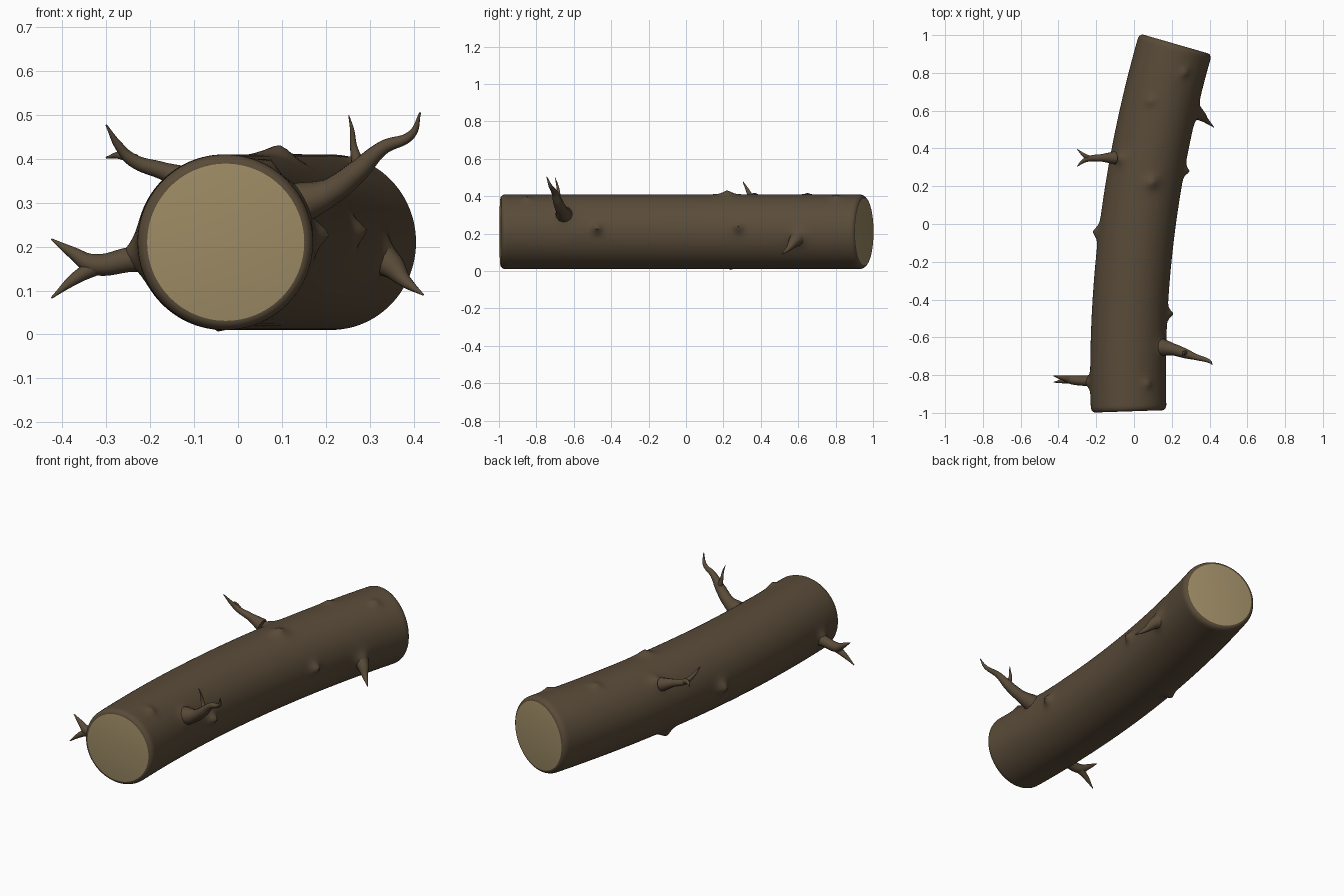
import bpy, bmesh, math
from mathutils import Vector

if "Cube" in bpy.data.objects:
    bpy.data.objects.remove(bpy.data.objects["Cube"])


def material(name, colour):
    m = bpy.data.materials.new(name)
    m.use_nodes = True
    m.diffuse_color = colour
    m.node_tree.nodes["Principled BSDF"].inputs["Base Color"].default_value = colour
    return m


bark = material("bark brown", (0.10, 0.07, 0.04, 1))
wood = material("cut wood tan", (0.34, 0.26, 0.13, 1))

RADIUS, CAP, SEGS, RINGS, ROUND = 0.2, 0.179, 96, 160, 0.03


def spine(t):
    return Vector((-0.028 - 0.065 * t + 0.313 * t * t, -0.992 + 1.945 * t, 0.21))


def side_axis(t):
    d = spine(t + 0.01) - spine(t - 0.01)
    return Vector((d.y, -d.x, 0)).normalized()


# Knots: y along the log, degrees around it (0 = left, 90 = up), height, width
KNOTS = [
    (-0.48, 5, 0.035, 0.035), (0.28, 7, 0.03, 0.035), (-0.04, 182, 0.035, 0.045),
    (0.22, 79, 0.026, 0.05), (0.65, 105, 0.015, 0.035), (0.80, 65, 0.015, 0.035),
    (-0.85, 60, 0.015, 0.035), (0.24, 242, 0.03, 0.04),
    # flares where the branches grow out
    (-0.83, 188, 0.035, 0.045), (0.35, 135, 0.025, 0.045),
    (-0.66, 28, 0.025, 0.05), (0.59, -8, 0.035, 0.05),
]


def bark_radius(t, angle):
    from_end = min(t, 1 - t) * 1.95
    r = RADIUS
    if from_end < ROUND:
        r = CAP + (RADIUS - CAP) * math.sqrt(1 - (1 - from_end / ROUND) ** 2)
    y = spine(t).y - 0.2 * math.cos(angle) * 0.29 * t
    for ky, deg, height, width in KNOTS:
        turn = (angle - math.radians(deg) + math.pi) % math.tau - math.pi
        dist = math.hypot(y - ky, turn * RADIUS) / width
        r += height * math.exp(-1.8 * dist ** 1.5)
    return r


# Log trunk: rings swept along the bent spine, closed by shallow cut ends
bm = bmesh.new()
inner = [i / RINGS for i in range(RINGS + 1)]
ends = [0.001, 0.003, 0.006, 0.01]
stations = sorted(set(inner + ends + [1 - e for e in ends]))
rings = []
for t in stations:
    side = side_axis(t)
    ring = []
    for j in range(SEGS):
        a = math.tau * j / SEGS
        out = side * math.cos(a) + Vector((0, 0, math.sin(a)))
        ring.append(bm.verts.new(spine(t) + out * bark_radius(t, a)))
    rings.append(ring)
for lo, hi in zip(rings, rings[1:]):
    for j in range(SEGS):
        k = (j + 1) % SEGS
        bm.faces.new((lo[j], lo[k], hi[k], hi[j]))
for ring, t in ((rings[0], 0.004), (rings[-1], 0.996)):
    centre = bm.verts.new(spine(t))
    for j in range(SEGS):
        bm.faces.new((ring[j], ring[(j + 1) % SEGS], centre)).material_index = 1
bmesh.ops.recalc_face_normals(bm, faces=bm.faces)
mesh = bpy.data.meshes.new("log_trunk")
bm.to_mesh(mesh)
bm.free()
mesh.materials.append(bark)
mesh.materials.append(wood)
trunk = bpy.data.objects.new("log_trunk", mesh)
bpy.context.collection.objects.link(trunk)


def branch(name, *stems):
    """Tapered round stems through points (x, y, z, radius), as one mesh."""
    curve = bpy.data.curves.new(name, "CURVE")
    curve.dimensions = "3D"
    curve.bevel_depth = 1
    curve.bevel_resolution = 4
    curve.resolution_u = 8
    curve.use_fill_caps = True
    for points in stems:
        s = curve.splines.new("BEZIER")
        s.bezier_points.add(len(points) - 1)
        for p, (x, y, z, r) in zip(s.bezier_points, points):
            p.co = (x, y, z)
            p.radius = r
            p.handle_left_type = p.handle_right_type = "AUTO"
    curve.materials.append(bark)
    ob = bpy.data.objects.new(name, curve)
    bpy.context.collection.objects.link(ob)
    select(ob)
    bpy.ops.object.convert(target="MESH")
    bpy.ops.object.shade_smooth_by_angle(angle=math.radians(60))


def select(ob):
    bpy.ops.object.select_all(action="DESELECT")
    ob.select_set(True)
    bpy.context.view_layer.objects.active = ob


select(trunk)
bpy.ops.object.shade_smooth_by_angle(angle=math.radians(35))

# Forked branch near the front on the right
branch("front_right_branch",
       [(-0.18, -0.83, 0.185, 0.045), (-0.25, -0.83, 0.17, 0.028),
        (-0.33, -0.825, 0.16, 0.024), (-0.375, -0.815, 0.185, 0.014),
        (-0.425, -0.805, 0.217, 0.002)],
       [(-0.31, -0.825, 0.162, 0.022), (-0.37, -0.83, 0.128, 0.014),
        (-0.425, -0.838, 0.083, 0.002)])

# Upswept branch behind the middle on the right
branch("rear_right_branch",
       [(-0.1, 0.35, 0.345, 0.035), (-0.17, 0.35, 0.372, 0.02),
        (-0.24, 0.345, 0.397, 0.015), (-0.272, 0.33, 0.43, 0.01),
        (-0.3, 0.305, 0.477, 0.002)],
       [(-0.235, 0.347, 0.397, 0.014), (-0.265, 0.365, 0.408, 0.01),
        (-0.3, 0.395, 0.403, 0.002)])

# Long curved branch with a twig on the left
branch("front_left_branch",
       [(0.13, -0.65, 0.295, 0.05), (0.21, -0.665, 0.325, 0.031),
        (0.27, -0.685, 0.37, 0.026), (0.33, -0.705, 0.425, 0.016),
        (0.395, -0.725, 0.455, 0.01), (0.415, -0.745, 0.505, 0.002)],
       [(0.277, -0.685, 0.375, 0.017), (0.263, -0.683, 0.43, 0.008),
        (0.26, -0.69, 0.465, 0.005), (0.252, -0.7, 0.5, 0.001)])

# Drooping stub near the back on the left
branch("rear_left_branch",
       [(0.31, 0.6, 0.18, 0.05), (0.345, 0.58, 0.16, 0.032),
        (0.38, 0.55, 0.122, 0.015), (0.422, 0.513, 0.09, 0.002)])
